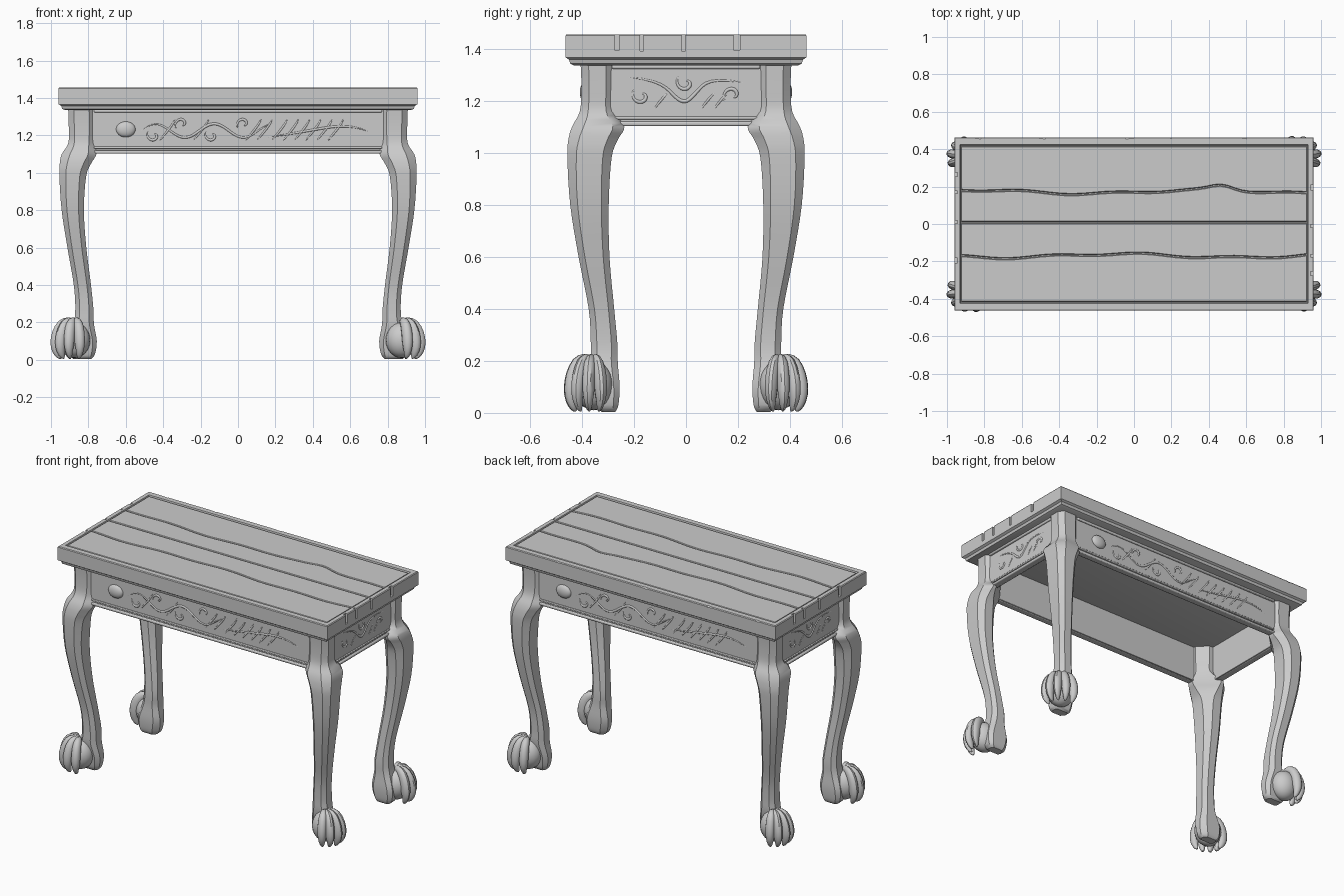
import bpy, bmesh, math, random
from mathutils import Vector, Matrix

if "Cube" in bpy.data.objects:
    bpy.data.objects.remove(bpy.data.objects["Cube"])

random.seed(4)


def mesh_object(name, bm):
    bmesh.ops.recalc_face_normals(bm, faces=bm.faces[:])
    me = bpy.data.meshes.new(name)
    bm.to_mesh(me)
    bm.free()
    ob = bpy.data.objects.new(name, me)
    bpy.context.collection.objects.link(ob)
    return ob


def add_loft(bm, rings):
    """Skin closed rings of equal length and cap both ends."""
    vs = [[bm.verts.new(p) for p in r] for r in rings]
    n = len(vs[0])
    for a, b in zip(vs, vs[1:]):
        for i in range(n):
            j = (i + 1) % n
            bm.faces.new((a[i], a[j], b[j], b[i]))
    bm.faces.new(vs[0])
    bm.faces.new(vs[-1])


def box(name, lo, hi, bevel=0.0):
    bm = bmesh.new()
    mid = [(a + b) / 2 for a, b in zip(lo, hi)]
    size = [b - a for a, b in zip(lo, hi)]
    bmesh.ops.create_cube(bm, size=1, matrix=Matrix.Translation(mid) @ Matrix.Diagonal((*size, 1)))
    ob = mesh_object(name, bm)
    if bevel:
        m = ob.modifiers.new("bevel", 'BEVEL')
        m.width, m.segments = bevel, 2
    return ob


def smooth_stations(st, steps=4):
    """Catmull-Rom interpolation through rows of numbers."""
    out = []
    for i in range(len(st) - 1):
        p0, p1, p2, p3 = st[max(i - 1, 0)], st[i], st[i + 1], st[min(i + 2, len(st) - 1)]
        for k in range(steps):
            t = k / steps
            out.append([0.5 * (2 * b + (c - a) * t + (2 * a - 5 * b + 4 * c - d) * t * t
                               + (3 * b - a - 3 * c + d) * t ** 3)
                        for a, b, c, d in zip(p0, p1, p2, p3)])
    return out + [list(st[-1])]


# Table top: stepped slab with raised rim and sunken centre
def rect(x, y, z):
    return [(-x, -y, z), (x, -y, z), (x, y, z), (-x, y, z)]


bm = bmesh.new()
add_loft(bm, [rect(*p) for p in [
    (.925, .43, 1.335), (.94, .445, 1.342), (.945, .45, 1.358), (.96, .463, 1.366),
    (.96, .463, 1.45), (.956, .459, 1.455), (.931, .425, 1.455), (.926, .42, 1.435)]])
top = mesh_object("table_top_frame", bm)

# Cutter for end notches and chipped edges
bm = bmesh.new()
for s in (1, -1):
    for y, w, d in ((-.265, .02, .06), (-.17, .014, .065), (-.01, .016, .065), (.195, .026, .06)):
        bmesh.ops.create_cube(bm, size=1, matrix=Matrix.Translation((s * .96, s * y, 1.475 - d / 2))
                              @ Matrix.Diagonal((.032, w, d + .04, 1)))
    for k in range(5):
        x = -.8 + .36 * k + random.uniform(-.1, .1)
        rot = Matrix.Rotation(math.radians(45), 4, 'X') @ Matrix.Rotation(random.uniform(-.1, .1), 4, 'Z')
        bmesh.ops.create_cube(bm, size=1, matrix=Matrix.Translation((x, s * .466, 1.459)) @ rot
                              @ Matrix.Diagonal((random.uniform(.04, .12), .016, .016, 1)))
cutter = mesh_object("notch_cutter", bm)
cutter.hide_render = True
cutter.hide_viewport = True
m = top.modifiers.new("notches", 'BOOLEAN')
m.object, m.operation, m.solver = cutter, 'DIFFERENCE', 'EXACT'


# Four planks with wavy seams inside the frame
def seam(y, k):
    if abs(y) > .3:
        return lambda x: y
    return lambda x: (y + .010 * math.sin(5 * x + 2 * k) * (k != 2)
                      + .006 * math.sin(13 * x + k) * (k != 2)
                      + (.025 * math.exp(-((x - .47) / .08) ** 2) if k == 3 else 0))


seams = [seam(y, k) for k, y in enumerate((-.419, -.17, .008, .172, .419))]
for i in range(4):
    bm = bmesh.new()
    rings = []
    for k in range(49):
        x = -.923 + 1.846 * k / 48
        a, b = seams[i](x) + .003, seams[i + 1](x) - .003
        rings.append([(x, a, 1.43), (x, a, 1.448), (x, a + .004, 1.452),
                      (x, b - .004, 1.452), (x, b, 1.448), (x, b, 1.43)])
    add_loft(bm, rings)
    mesh_object(f"top_plank_{i + 1}", bm)

# Cabriole legs: z, x inner, x outer, y inner, y outer, inner corner chamfer
LEG = [(1.34, .765, .908, .278, .405, .06), (1.25, .765, .905, .278, .402, .06),
       (1.16, .765, .907, .275, .408, .06), (1.10, .757, .942, .237, .438, .12),
       (1.05, .785, .953, .262, .452, .09), (.98, .812, .955, .286, .456, .05),
       (.80, .824, .943, .297, .445, .035), (.60, .811, .912, .294, .413, .028),
       (.40, .786, .878, .276, .374, .025), (.27, .773, .870, .264, .366, .022),
       (.19, .770, .880, .262, .365, .025), (.10, .755, .905, .255, .350, .03),
       (.03, .765, .900, .260, .340, .03), (.004, .785, .88, .272, .325, .02)]
# Toe profile: distance out, height, radius
TOE = [(.0, .2, .012), (.035, .203, .024), (.07, .185, .031), (.094, .14, .034),
       (.104, .09, .033), (.103, .05, .025), (.09, .02, .015), (.08, .008, .005)]

for label, sx, sy in (("front_right", 1, -1), ("front_left", -1, -1),
                      ("back_right", 1, 1), ("back_left", -1, 1)):
    bm = bmesh.new()
    rings = []
    for z, x0, x1, y0, y1, ci in smooth_stations(LEG):
        c = .24 * min(x1 - x0, y1 - y0)
        r = [(x0 + ci, y0), (x1 - c, y0), (x1, y0 + c), (x1, y1 - c),
             (x1 - c, y1), (x0 + c, y1), (x0, y1 - c), (x0, y0 + ci)]
        rings.append([(sx * x, sy * y, z) for x, y in r])
    add_loft(bm, rings)
    mesh_object(label + "_leg", bm)

    # Paw: core ball plus a fan of curled toes
    bm = bmesh.new()
    bmesh.ops.create_uvsphere(bm, u_segments=20, v_segments=12, radius=1,
                              matrix=Matrix.Translation((sx * .875, sy * .355, .105))
                              @ Matrix.Diagonal((.085, .075, .095, 1)))
    fan = (-22, 10, 41, 70) if sx * sy < 0 else (-22, 10, 41, 72, 105)
    for deg in fan:
        a = math.radians(deg)
        out, side = Vector((math.cos(a), math.sin(a), 0)), Vector((-math.sin(a), math.cos(a), 0))
        path = smooth_stations(TOE, 2)
        rings = []
        for i, (d, z, rad) in enumerate(path):
            p, q = path[max(i - 1, 0)], path[min(i + 1, len(path) - 1)]
            tan = (out * (q[0] - p[0]) + Vector((0, 0, q[1] - p[1]))).normalized()
            up = tan.cross(side)
            ring = []
            for k in range(12):
                t = math.tau * k / 12
                v = out * d + (side * math.cos(t) * .86 + up * math.sin(t)) * rad
                ring.append((sx * (.872 + v.x * .97), sy * (.36 + v.y * .83), max(z + v.z - out.z, v.z + z)))
            rings.append(ring)
        add_loft(bm, rings)
    mesh_object(label + "_paw", bm)


# Carved relief strokes in panel coordinates (across, height)
def scroll(u, v, size, turn, n=16):
    pts = []
    for k in range(n):
        t = k / (n - 1)
        r, a = size * (1 - .85 * t), turn * (2.4 + 5.2 * t)
        pts.append((u + r * math.cos(a), v + r * math.sin(a)))
    return pts


long_strokes = [[(-.52 + .055 * k, 1.225 + .045 * math.sin(1.1 * k)) for k in range(14)]]
long_strokes += [scroll(u, v, .04, s) for u, v, s in
                 ((-.45, 1.2, 1), (-.3, 1.26, -1), (-.14, 1.2, 1), (.03, 1.26, -1))]
long_strokes += [[(u, 1.17), (u + .03, 1.21), (u + .07, 1.25), (u + .085, 1.29)]
                 for u in (-.42, -.24, .04, .1, .18, .24, .3, .36, .42, .48)]
long_strokes += [[(.16, 1.19), (.3, 1.21), (.45, 1.24), (.6, 1.26), (.7, 1.22)]]
short_strokes = [[(-.22, 1.29), (-.1, 1.28), (-.05, 1.22), (0, 1.18), (.05, 1.25), (.1, 1.29), (.22, 1.27)]]
short_strokes += [scroll(u, v, .04, s) for u, v, s in ((-.17, 1.22, 1), (.18, 1.22, -1), (0, 1.27, 1))]
short_strokes += [[(u, 1.17), (u + .02, 1.2), (u + .05, 1.23)] for u in (-.12, .06, .11)]


def carving(name, strokes, place):
    cu = bpy.data.curves.new(name, 'CURVE')
    cu.dimensions, cu.bevel_depth, cu.bevel_resolution, cu.resolution_u = '3D', .008, 2, 4
    cu.use_fill_caps = True
    for pts in strokes:
        sp = cu.splines.new('NURBS')
        sp.points.add(len(pts) - 1)
        for i, (u, v) in enumerate(pts):
            sp.points[i].co = (*place(u, v), 1)
            sp.points[i].radius = .35 + .65 * math.sin(math.pi * i / (len(pts) - 1))
        sp.use_endpoint_u, sp.order_u = True, 4 if len(pts) > 3 else 3
    bpy.context.collection.objects.link(bpy.data.objects.new(name, cu))


# Aprons with mouldings and carvings; each side rotated 180 degrees to the other
for s, fname, ename in ((-1, "front", "right"), (1, "back", "left")):
    def span(name, half, inner, outer, z0, z1, axis, bevel=.003):
        sgn = s if axis == 'y' else -s
        lo, hi = sorted((sgn * inner, sgn * outer))
        if axis == 'y':
            box(name, (-half, lo, z0), (half, hi, z1), bevel)
        else:
            box(name, (lo, -half, z0), (hi, half, z1), bevel)

    for n, half, face, axis in ((fname, .78, .386, 'y'), (ename, .295, .886, 'x')):
        span(n + "_apron", half, face - .035, face, 1.105, 1.34, axis)
        span(n + "_lower_moulding", half - .01, face - .03, face + .012, 1.102, 1.12, axis, .006)
        span(n + "_lower_bead", half - .01, face - .02, face + .006, 1.128, 1.14, axis, .004)
        span(n + "_upper_moulding", half - .01, face - .02, face + .012, 1.322, 1.338, axis, .006)
    carving(fname + "_carving", long_strokes, lambda u, v: (-s * u, s * .3835, v))
    carving(ename + "_carving", short_strokes, lambda u, v: (-s * .8835, -s * u, v))

    # Raised oval boss on the long apron
    bm = bmesh.new()
    bmesh.ops.create_uvsphere(bm, u_segments=20, v_segments=12, radius=1,
                              matrix=Matrix.Translation((s * .6, s * .386, 1.232))
                              @ Matrix.Diagonal((.052, .022, .042, 1)))
    mesh_object(fname + "_boss", bm)

# Smooth shading that keeps hard edges
for ob in bpy.context.collection.objects:
    ob.select_set(ob.type == 'MESH' and ob is not cutter)
bpy.context.view_layer.objects.active = top
bpy.ops.object.shade_smooth_by_angle(angle=math.radians(35))
